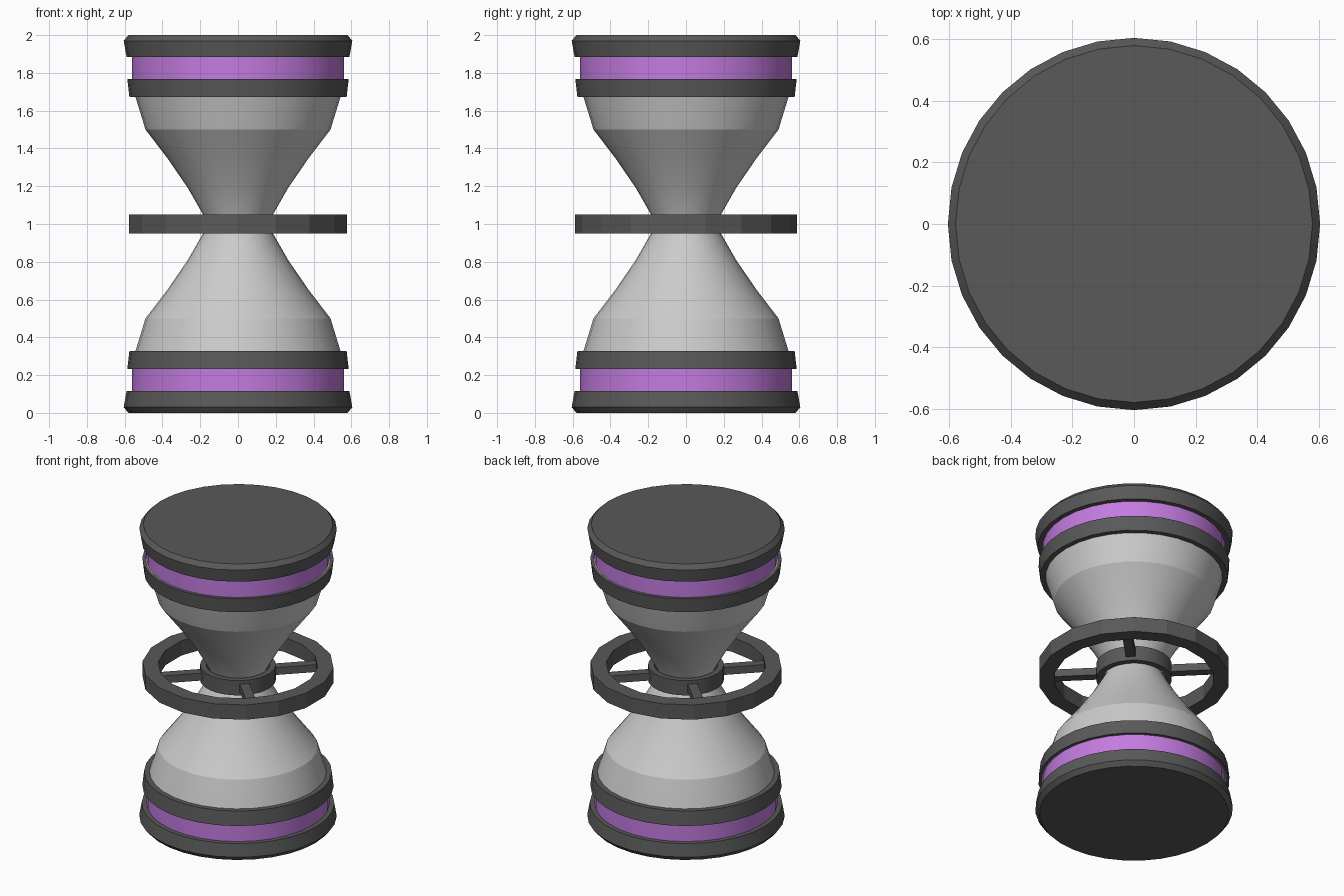
import bpy, bmesh, math
from mathutils import Matrix

if "Cube" in bpy.data.objects:
    bpy.data.objects.remove(bpy.data.objects["Cube"])


def material(name, rgb):
    m = bpy.data.materials.new(name)
    m.diffuse_color = (*rgb, 1)
    m.use_nodes = True
    m.node_tree.nodes["Principled BSDF"].inputs["Base Color"].default_value = m.diffuse_color
    return m


DARK = material("dark_grey", (0.1, 0.1, 0.1))
PURPLE = material("purple", (0.55, 0.2, 0.75))


def finish(name, bm, mat=None, smooth=None):
    bmesh.ops.recalc_face_normals(bm, faces=bm.faces)
    me = bpy.data.meshes.new(name)
    bm.to_mesh(me)
    bm.free()
    ob = bpy.data.objects.new(name, me)
    bpy.context.collection.objects.link(ob)
    if mat:
        me.materials.append(mat)
    if smooth:
        bpy.ops.object.select_all(action='DESELECT')
        ob.select_set(True)
        bpy.context.view_layer.objects.active = ob
        bpy.ops.object.shade_smooth_by_angle(angle=math.radians(smooth))
    return ob


def lathe(name, profile, sides=32, mat=None, smooth=18, closed=False):
    """Spin (radius, z) points about z; open profiles get end caps."""
    bm = bmesh.new()
    rings = []
    for r, z in profile:
        rings.append([bm.verts.new((r * math.cos(a), r * math.sin(a), z))
                      for a in (math.pi / 2 + math.tau * i / sides for i in range(sides))])
    pairs = list(zip(rings, rings[1:]))
    if closed:
        pairs.append((rings[-1], rings[0]))
    else:
        bm.faces.new(rings[0])
        bm.faces.new(rings[-1])
    for a, b in pairs:
        for i in range(sides):
            j = (i + 1) % sides
            bm.faces.new((a[i], a[j], b[j], b[i]))
    return finish(name, bm, mat, smooth)


# hourglass body
half = [(0.567, 0.235), (0.542, 0.33), (0.49, 0.5), (0.375, 0.65),
        (0.265, 0.81), (0.185, 0.95)]
lathe("hourglass_body", half + [(0.165, 1.0)] + [(r, 2 - z) for r, z in reversed(half)])

# end caps, coloured bands and collars, mirrored about z = 1
for side, flip in (("lower", False), ("upper", True)):
    def m(profile):
        return [(r, 2 - z if flip else z) for r, z in profile]
    lathe(side + "_cap", m([(0.58, 0), (0.605, 0.03), (0.59, 0.115)]), mat=DARK)
    lathe(side + "_band", m([(0.56, 0.11), (0.56, 0.24)]), mat=PURPLE)
    lathe(side + "_collar", m([(0.567, 0.232), (0.586, 0.232), (0.575, 0.328), (0.53, 0.328)]),
          mat=DARK, closed=True)


# wheel round the neck
def ring(name, inner, outer, sides, smooth):
    lathe(name, [(inner, 0.95), (outer, 0.95), (outer, 1.05), (inner, 1.05)],
          sides, DARK, smooth, closed=True)


ring("wheel_rim", 0.49, 0.587, 18, None)
ring("wheel_hub", 0.195, 0.232, 32, 18)

# four diagonal spokes
for k in range(4):
    bm = bmesh.new()
    bmesh.ops.create_cube(bm, size=1, matrix=Matrix.Rotation(math.radians(45 + 90 * k), 4, 'Z')
                          @ Matrix.Translation((0.36, 0, 1.0))
                          @ Matrix.Diagonal((0.29, 0.06, 0.05, 1)))
    finish(f"wheel_spoke_{k + 1}", bm, DARK)
